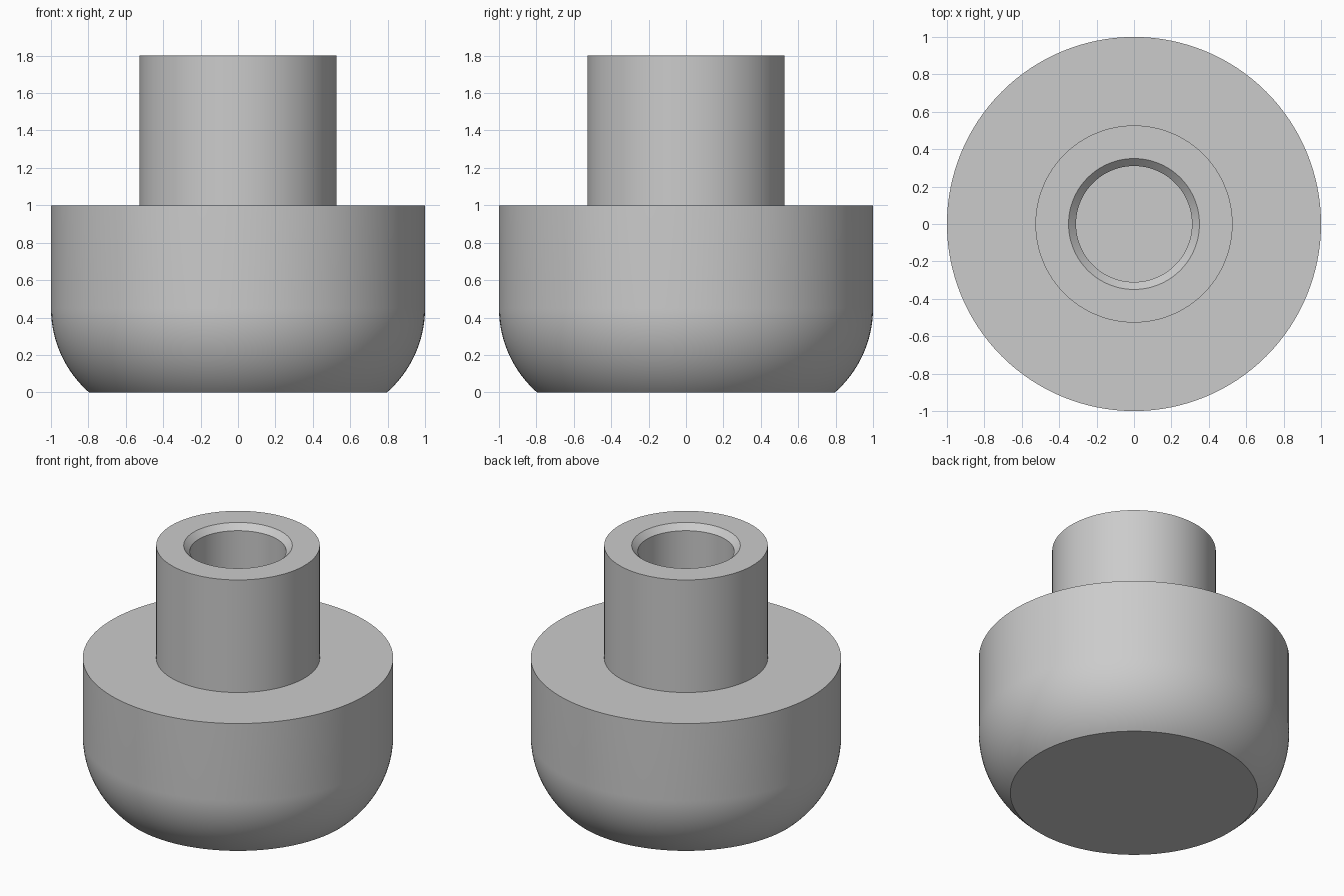
import bpy, bmesh, math

cube = bpy.data.objects.get("Cube")
if cube:
    bpy.data.objects.remove(cube, do_unlink=True)

SEGMENTS = 128


def make_material(name, colour):
    mat = bpy.data.materials.new(name)
    mat.use_nodes = True
    mat.diffuse_color = colour
    mat.node_tree.nodes["Principled BSDF"].inputs["Base Color"].default_value = colour
    return mat


def revolve(name, profile, mat):
    """Spin an (r, z) profile around z; points at r = 0 merge into poles."""
    bm = bmesh.new()
    verts = [bm.verts.new((r, 0, z)) for r, z in profile]
    edges = [bm.edges.new(pair) for pair in zip(verts, verts[1:])]
    bmesh.ops.spin(bm, geom=verts + edges, cent=(0, 0, 0), axis=(0, 0, 1),
                   angle=math.tau, steps=SEGMENTS, use_duplicate=False)
    bmesh.ops.remove_doubles(bm, verts=bm.verts, dist=0.0001)
    bmesh.ops.recalc_face_normals(bm, faces=bm.faces)
    mesh = bpy.data.meshes.new(name)
    bm.to_mesh(mesh)
    bm.free()
    mesh.materials.append(mat)
    obj = bpy.data.objects.new(name, mesh)
    bpy.context.collection.objects.link(obj)
    bpy.ops.object.select_all(action='DESELECT')
    obj.select_set(True)
    bpy.context.view_layer.objects.active = obj
    bpy.ops.object.shade_smooth_by_angle(angle=math.radians(25))
    return obj


grey = make_material("plain grey", (0.6, 0.6, 0.6, 1))

# Rounded lower flank: an arc that meets the straight wall tangentially
radius, arc_z = 0.6, 0.45
start = -math.asin(arc_z / radius)
steps = 20
flank = []
for i in range(steps + 1):
    a = start * (1 - i / steps)
    flank.append((1 - radius + radius * math.cos(a), arc_z + radius * math.sin(a)))

# Flat base, flank, shoulder, neck, then the chamfered blind bore
neck_r, bore_r, chamfer = 0.527, 0.31, 0.04
top_z, shoulder_z, bore_floor = 1.8, 1.0, 0.8
profile = [(0, 0)] + flank + [
    (1, shoulder_z), (neck_r, shoulder_z), (neck_r, top_z),
    (bore_r + chamfer, top_z), (bore_r, top_z - chamfer),
    (bore_r, bore_floor), (0, bore_floor)]
revolve("round_foot_with_bored_neck", profile, grey)
